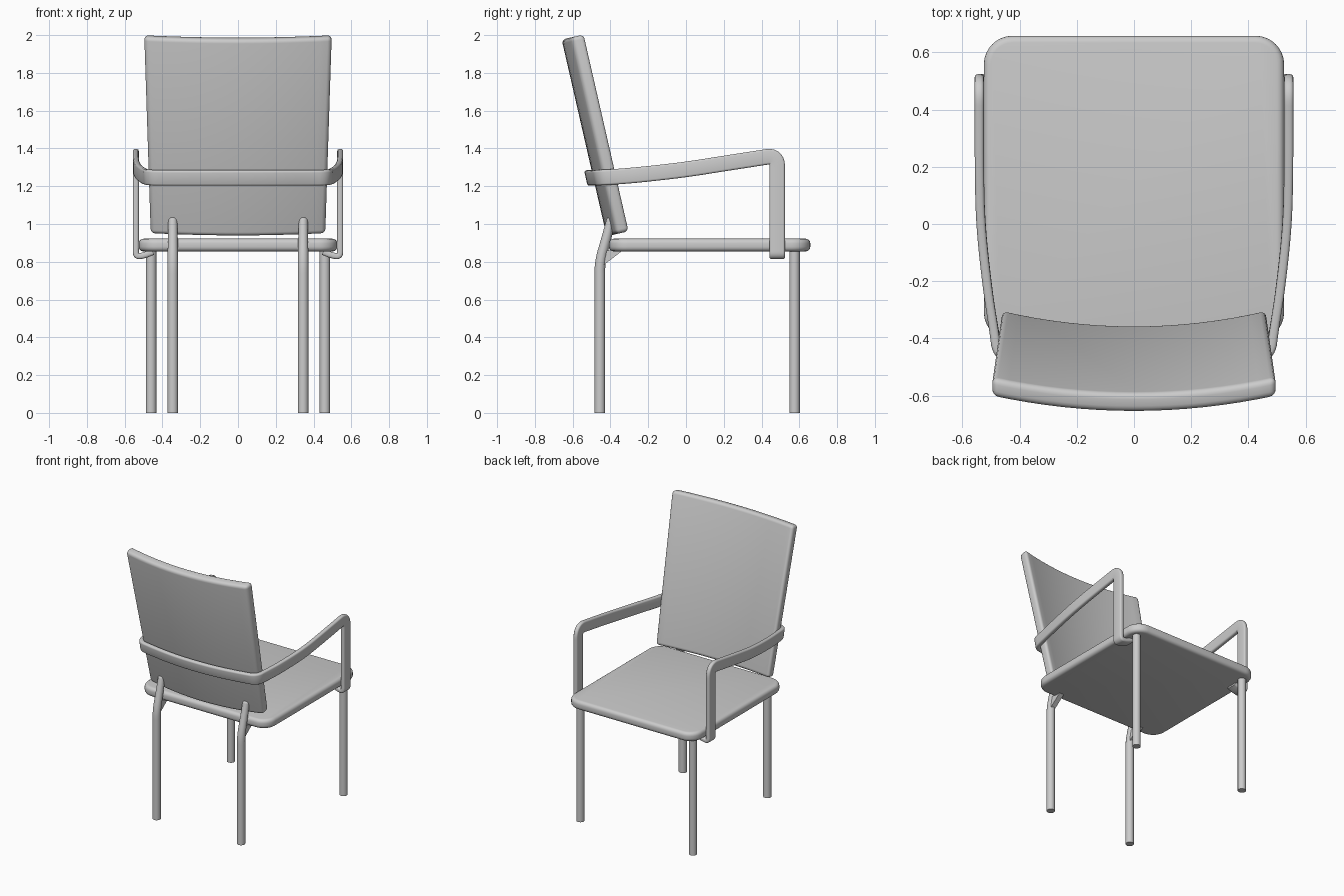
import bpy, bmesh, math
from mathutils import Vector

if "Cube" in bpy.data.objects:
    bpy.data.objects.remove(bpy.data.objects["Cube"])


def finish(name, bm, bevel=0, segments=3):
    bmesh.ops.recalc_face_normals(bm, faces=bm.faces)
    me = bpy.data.meshes.new(name)
    bm.to_mesh(me)
    bm.free()
    ob = bpy.data.objects.new(name, me)
    bpy.context.collection.objects.link(ob)
    bpy.ops.object.select_all(action='DESELECT')
    bpy.context.view_layer.objects.active = ob
    ob.select_set(True)
    if bevel:
        mod = ob.modifiers.new("rounded_edges", 'BEVEL')
        mod.width, mod.segments = bevel, segments
        mod.limit_method, mod.angle_limit = 'ANGLE', math.radians(40)
        bpy.ops.object.modifier_apply(modifier=mod.name)
    bpy.ops.object.shade_smooth_by_angle(angle=math.radians(40))
    return ob


def rounded_rect(hx, hy, r, steps):
    pts = []
    for k, (sx, sy) in enumerate(((1, 1), (-1, 1), (-1, -1), (1, -1))):
        for i in range(steps + 1):
            a = math.radians(90 * (k + i / steps))
            pts.append((sx * (hx - r) + r * math.cos(a), sy * (hy - r) + r * math.sin(a)))
    return pts


def smooth_path(pts, rounds):
    # corner cutting that keeps the end points
    for _ in range(rounds):
        out = [pts[0]]
        for a, b in zip(pts, pts[1:]):
            out += [a.lerp(b, 0.25), a.lerp(b, 0.75)]
        pts = out + [pts[-1]]
    return pts


def sweep(name, path, normals, profile, scales=None):
    bm = bmesh.new()
    rings = []
    for i, c in enumerate(path):
        t = (path[min(i + 1, len(path) - 1)] - path[max(i - 1, 0)]).normalized()
        n = (normals[i] - t * normals[i].dot(t)).normalized()
        w = t.cross(n)
        s = scales[i] if scales else 1
        rings.append([bm.verts.new(c + (n * u + w * v) * s) for u, v in profile])
    m = len(profile)
    for a, b in zip(rings, rings[1:]):
        for j in range(m):
            bm.faces.new((a[j], a[(j + 1) % m], b[(j + 1) % m], b[j]))
    bm.faces.new(rings[0])
    bm.faces.new(rings[-1])
    return finish(name, bm)


# seat: rounded slab
bm = bmesh.new()
face = bm.faces.new([bm.verts.new((x, y + 0.125, 0.855))
                     for x, y in rounded_rect(0.525, 0.533, 0.1, 8)])
ext = bmesh.ops.extrude_face_region(bm, geom=[face])
bmesh.ops.translate(bm, vec=(0, 0, 0.067),
                    verts=[g for g in ext["geom"] if isinstance(g, bmesh.types.BMVert)])
finish("seat", bm, 0.024, 4)

# backrest: reclined panel, bowed across its width and wider at the top
bm = bmesh.new()
bmesh.ops.create_cube(bm, size=2)
for i in range(1, 16):
    bmesh.ops.bisect_plane(bm, geom=bm.verts[:] + bm.edges[:] + bm.faces[:],
                           plane_co=(-1 + i / 8, 0, 0), plane_no=(1, 0, 0))
up, fwd = Vector((0, -0.223, 0.975)), Vector((0, 0.975, 0.223))
for v in bm.verts:
    a, t, b = v.co.x, (v.co.y + 1) / 2, (v.co.z + 1) / 2
    v.co = (Vector((a * (0.462 + 0.034 * b), -0.42, 0.935))
            + up * (1.068 * b) + fwd * (0.068 * t + 0.055 * a * a))
finish("backrest", bm, 0.022, 4)

# arm band: one flat strip running foot, arm, back, arm, foot
# each point is a position and the direction its flat side faces
half = [
    ((0.20, -0.507, 1.245), (0, -1, -0.22)),
    ((0.38, -0.478, 1.245), (0.1, -1, -0.22)),
    ((0.475, -0.46, 1.246), (0.7, -0.7, -0.15)),
    ((0.49, -0.37, 1.250), (1, -0.1, 0)),
    ((0.512, -0.23, 1.262), (1, 0, 0)),
    ((0.537, 0.0, 1.288), (1, 0, 0)),
    ((0.541, 0.20, 1.32), (1, 0, 0)),
    ((0.541, 0.37, 1.346), (1, 0, 0)),
    ((0.541, 0.483, 1.364), (1, 0, 0)),
    ((0.541, 0.483, 1.24), (1, 0, 0)),
    ((0.541, 0.483, 0.88), (1, 0, 0)),
    ((0.541, 0.483, 0.828), (0.7, 0, -0.7)),
    ((0.50, 0.483, 0.832), (0, 0, -1)),
    ((0.45, 0.483, 0.852), (0, 0, -1)),
]
points = [((-p[0], p[1], p[2]), (-n[0], n[1], n[2])) for p, n in reversed(half)]
points += [((0, -0.517, 1.245), (0, -1, -0.22))] + half
path = smooth_path([Vector(p) for p, n in points], 3)
normals = smooth_path([Vector(n) for p, n in points], 3)
sweep("arm_band", path, normals, rounded_rect(0.016, 0.041, 0.011, 3))

circle = [(0.028 * math.cos(i * math.pi / 8), 0.028 * math.sin(i * math.pi / 8))
          for i in range(16)]
for side, s in (("left", -1), ("right", 1)):
    # front leg: straight tube
    sweep("front_leg_" + side, [Vector((s * 0.46, 0.575, z)) for z in (0, 0.87)],
          [Vector((1, 0, 0))] * 2, circle)

    # rear leg: tube bent forward into the backrest, with a domed tip
    pts = smooth_path([Vector((s * 0.345, y, z)) for y, z in
                       ((-0.456, 0), (-0.456, 0.70), (-0.456, 0.80), (-0.42, 0.93), (-0.397, 1.02))], 2)
    pts += [Vector((s * 0.345, -0.395, 1.03)), Vector((s * 0.345, -0.394, 1.035))]
    scales = [1 - 0.12 * max(0, p.z - 0.8) / 0.22 for p in pts]
    scales[-2:] = [0.7, 0.35]
    sweep("rear_leg_" + side, pts, [Vector((1, 0, 0))] * len(pts), circle, scales)

    # bracket: wedge joining rear leg to the underside of the seat
    bm = bmesh.new()
    face = bm.faces.new([bm.verts.new((s * 0.345 - 0.018, y, z)) for y, z in
                         ((-0.445, 0.775), (-0.335, 0.86), (-0.445, 0.86))])
    ext = bmesh.ops.extrude_face_region(bm, geom=[face])
    bmesh.ops.translate(bm, vec=(0.036, 0, 0),
                        verts=[g for g in ext["geom"] if isinstance(g, bmesh.types.BMVert)])
    finish("bracket_" + side, bm)
